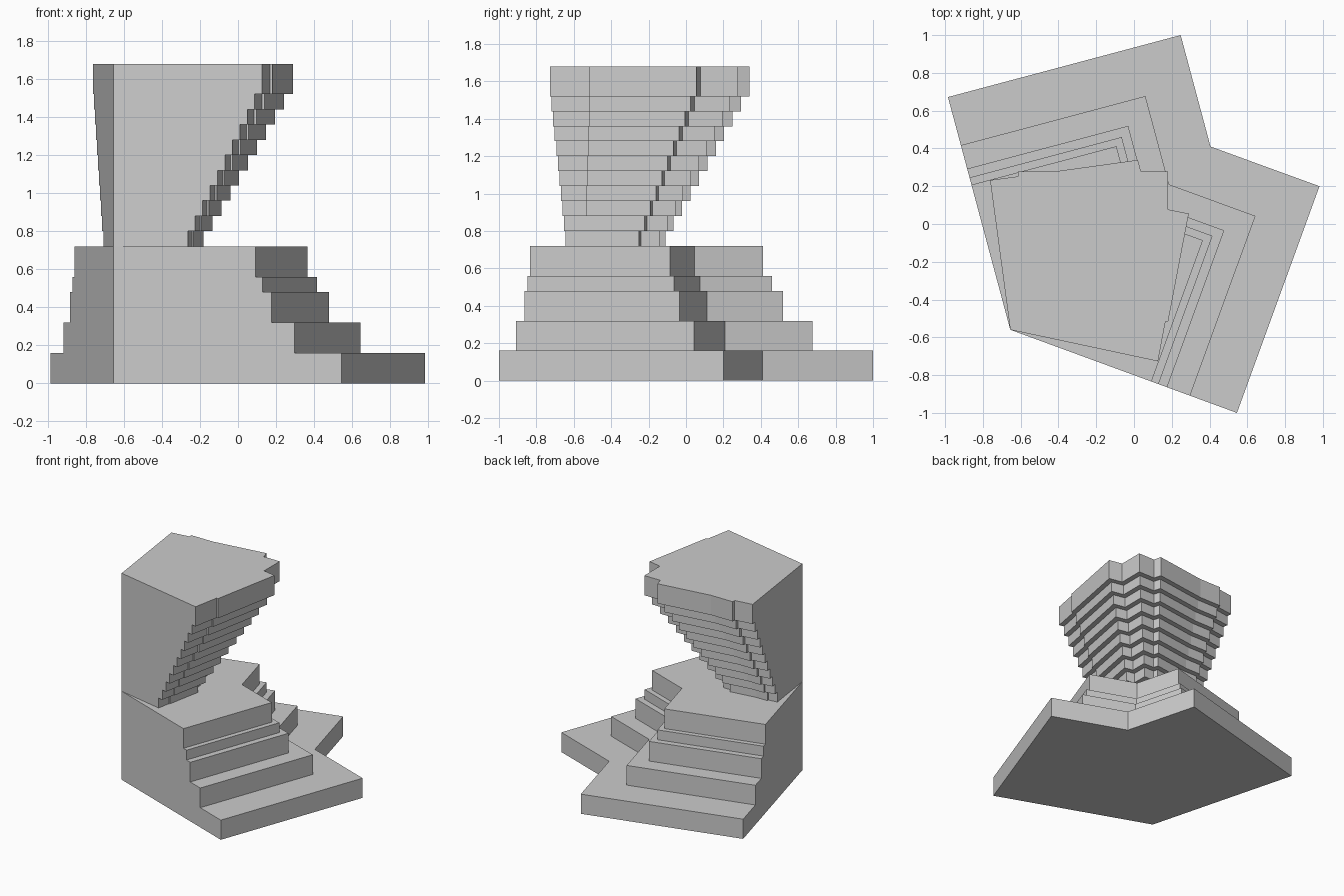
import bpy
import bmesh

if "Cube" in bpy.data.objects:
    bpy.data.objects.remove(bpy.data.objects["Cube"], do_unlink=True)

# Single matte grey
grey = bpy.data.materials.new("plain_grey")
grey.use_nodes = True
colour = (0.6, 0.6, 0.6, 1.0)
grey.diffuse_color = colour
grey.node_tree.nodes["Principled BSDF"].inputs["Base Color"].default_value = colour

# Every tier is scaled about this shared vertical corner
PIVOT = (-0.655, -0.56)

# Plan outlines, counter-clockwise, starting at the shared corner
BASE_PLAN = [PIVOT, (0.545, -1.0), (0.982, 0.2), (0.405, 0.41),
             (0.247, 1.0), (-0.985, 0.672)]
CROWN_PLAN = [PIVOT, (0.127, -0.727), (0.167, -0.515), (0.181, -0.515),
              (0.29, 0.055), (0.181, 0.077), (0.181, 0.278), (0.037, 0.278),
              (0.02, 0.339), (-0.42, 0.278), (-0.615, 0.278),
              (-0.615, 0.252), (-0.762, 0.232)]


def tier(name, plan, scale, z0, z1):
    """Flat prism: the plan scaled about the shared corner, from z0 to z1."""
    px, py = PIVOT
    bm = bmesh.new()
    verts = [bm.verts.new((px + (x - px) * scale, py + (y - py) * scale, z0))
             for x, y in plan]
    floor = bm.faces.new(verts)
    top = bmesh.ops.extrude_face_region(bm, geom=[floor], use_keep_orig=True)
    moved = [v for v in top["geom"] if isinstance(v, bmesh.types.BMVert)]
    bmesh.ops.translate(bm, verts=moved, vec=(0, 0, z1 - z0))
    bmesh.ops.recalc_face_normals(bm, faces=bm.faces)
    mesh = bpy.data.meshes.new(name)
    bm.to_mesh(mesh)
    bm.free()
    mesh.materials.append(grey)
    obj = bpy.data.objects.new(name, mesh)
    bpy.context.collection.objects.link(obj)
    return obj


# Lower terraces, shrinking upward
base_levels = [(1.0, 0.0, 0.16), (0.793, 0.16, 0.32), (0.692, 0.32, 0.48),
               (0.654, 0.48, 0.56), (0.623, 0.56, 0.72)]
for i, (scale, z0, z1) in enumerate(base_levels, 1):
    tier(f"base_terrace_{i}", BASE_PLAN, scale, z0, z1)

# Upper overhanging tiers, growing upward; the last one is double height
for i in range(11):
    z0 = 0.72 + 0.08 * i
    z1 = z0 + (0.16 if i == 10 else 0.08)
    tier(f"overhang_tier_{i + 1}", CROWN_PLAN, 0.5 + 0.05 * i, z0, z1)
